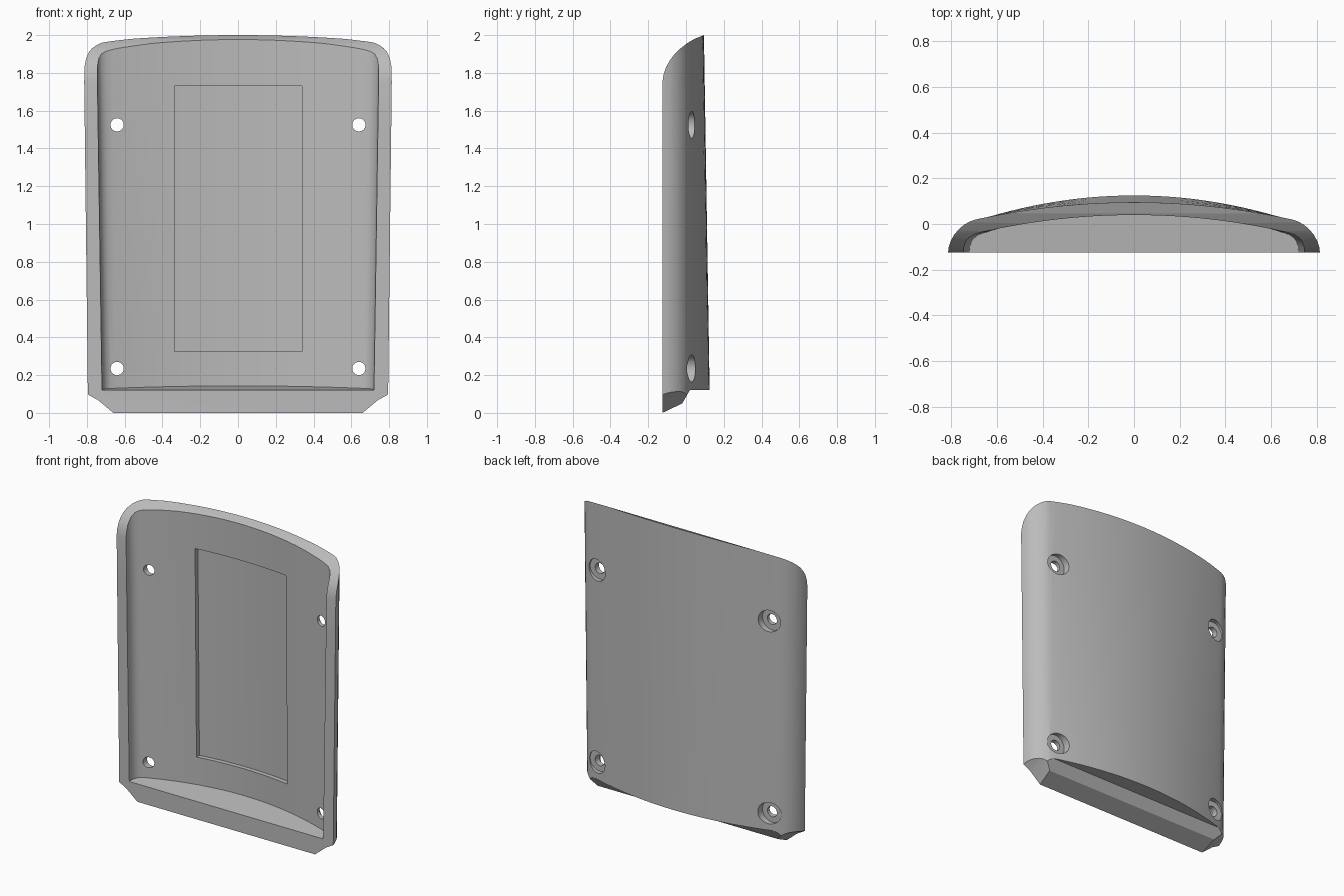
import bpy, bmesh, math

if "Cube" in bpy.data.objects:
    bpy.data.objects.remove(bpy.data.objects["Cube"])

grey = bpy.data.materials.new("plain grey")
grey.diffuse_color = (0.5, 0.5, 0.5, 1)
grey.use_nodes = True
grey.node_tree.nodes["Principled BSDF"].inputs["Base Color"].default_value = grey.diffuse_color


def mesh_object(name, rows):
    """Closed solid lofted through matching rings of points."""
    bm = bmesh.new()
    rings = [[bm.verts.new(p) for p in row] for row in rows]
    n = len(rings[0])
    for a, b in zip(rings, rings[1:]):
        for i in range(n):
            j = (i + 1) % n
            bm.faces.new((a[i], a[j], b[j], b[i]))
    bm.faces.new(rings[0])
    bm.faces.new(rings[-1])
    bmesh.ops.recalc_face_normals(bm, faces=bm.faces)
    me = bpy.data.meshes.new(name)
    bm.to_mesh(me)
    bm.free()
    me.materials.append(grey)
    ob = bpy.data.objects.new(name, me)
    bpy.context.collection.objects.link(ob)
    return ob


def mix(z, low, high):
    return low + (high - low) * (z - 0.12) / 1.88


def section(corner, z, half_width, sag, front, tilt=0.0):
    """Rounded corners joined by a shallow arched back."""
    s = half_width / corner[0][0]
    pts = [(x * s, y) for x, y in corner]
    ex, ey = pts[-1]
    arc = [(ex * (1 - i / 14), ey + sag * (1 - (1 - i / 14) ** 2)) for i in range(1, 28)]
    ring = pts + arc + [(-x, y) for x, y in reversed(pts)]
    if front < corner[0][1]:
        ring = [(pts[0][0], front)] + ring + [(-pts[0][0], front)]
    return [(x, y, z + tilt * (y + 0.125)) for x, y in ring]


def prism_x(name, profile):
    return mesh_object(name, [[(x, y, z) for y, z in profile] for x in (-1.2, 1.2)])


def cylinder_y(name, x, z, r, y0, y1):
    ring = [(r * math.cos(i * math.tau / 32), r * math.sin(i * math.tau / 32)) for i in range(32)]
    return mesh_object(name, [[(x + a, y, z + b) for a, b in ring] for y in (y0, y1)])


def cut(target, cutter):
    m = target.modifiers.new("cut", 'BOOLEAN')
    m.operation = 'DIFFERENCE'
    m.solver = 'EXACT'
    m.object = cutter
    bpy.context.view_layer.objects.active = target
    bpy.ops.object.modifier_apply(modifier=m.name)
    bpy.data.objects.remove(cutter)


# Outer body with arched back, widening slightly upwards
outer = [(0.815, -0.125), (0.811, -0.1), (0.801, -0.073), (0.787, -0.048), (0.768, -0.025),
         (0.745, -0.005), (0.718, 0.011), (0.69, 0.02)]
shell = mesh_object("back_cover", [
    section(outer, z, mix(z, 0.795, 0.817), mix(z, 0.105, 0.075), -0.125)
    for z in (-0.02, 0.5, 1.0, 1.5, 2.08)])

# Hollow open to the front and top, with a gently tilted floor
inner = [(0.745, -0.125), (0.743, -0.1), (0.736, -0.078), (0.722, -0.06),
         (0.70, -0.046), (0.67, -0.037)]
cut(shell, mesh_object("hollow", [
    section(inner, z, mix(z, 0.72, 0.748), mix(z, 0.105, 0.076), -0.3, t)
    for z, t in ((0.12, 0.12), (0.6, 0), (1.0, 0), (1.5, 0), (2.2, 0))]))

# Rim curving backwards at the top
curve = [(-0.125, 1.75), (-0.119, 1.79), (-0.106, 1.83), (-0.085, 1.867), (-0.06, 1.9),
         (-0.03, 1.929), (0.005, 1.956), (0.045, 1.98), (0.095, 2.0), (0.2, 2.03)]
cut(shell, prism_x("top_trim", [(-0.3, 1.75)] + curve + [(0.2, 2.4), (-0.3, 2.4)]))

# Stepped underside below the shell
cut(shell, prism_x("bottom_trim", [(-0.2, -0.036), (-0.125, 0), (-0.02, 0.05), (0.02, 0.12),
                                   (0.3, 0.12), (0.3, -0.2), (-0.2, -0.2)]))

# Sloped lower corners
for s in (-1, 1):
    rows = []
    for y in (-0.2, 0.2):
        lift = 0.4 * (y + 0.125)
        rows.append([(s * 0.52, y, -0.1 + lift), (s * 0.66, y, lift), (s * 0.74, y, 0.067 + lift),
                     (s * 0.80, y, 0.1 + lift), (s * 1.0, y, 0.2 + lift), (s * 1.0, y, -0.1 + lift)])
    cut(shell, mesh_object("corner_trim", rows))

# Shallow recess following the inner arch
def recess_row(z):
    ex, ey = inner[-1]
    sag = mix(z, 0.105, 0.076)
    xs = [-0.335 + 0.675 * i / 12 for i in range(13)]
    back = [(x, ey + sag * (1 - (x / ex) ** 2) + 0.03, z) for x in xs]
    return [(xs[0], -0.1, z)] + back + [(xs[-1], -0.1, z)]

cut(shell, mesh_object("recess", [recess_row(z) for z in (0.325, 1.73)]))

# Screw holes with wide counterbores at the back
for x in (-0.64, 0.64):
    for z in (0.235, 1.525):
        cut(shell, cylinder_y("bore", x, z, 0.035, -0.2, 0.3))
        cut(shell, cylinder_y("counterbore", x, z, 0.072, 0.0, 0.3))

bpy.ops.object.select_all(action='DESELECT')
shell.select_set(True)
bpy.context.view_layer.objects.active = shell
bpy.ops.object.shade_smooth_by_angle(angle=math.radians(30))
